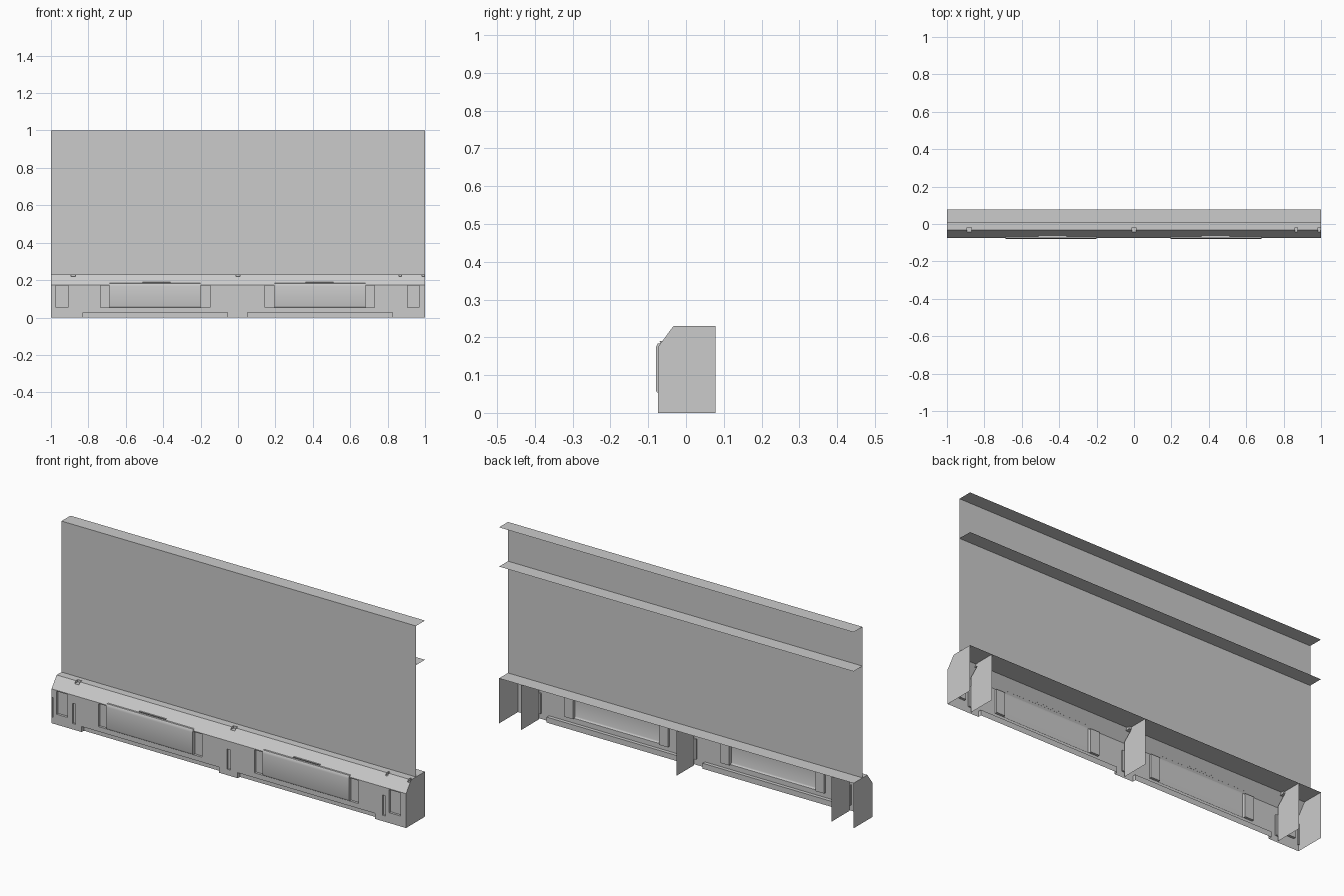
import bpy, bmesh

if "Cube" in bpy.data.objects:
    bpy.data.objects.remove(bpy.data.objects["Cube"])

FRONT, BACK, WALL = -0.074, 0.078, 0.006
SHOULDER, TOP, CHAMFER = 0.175, 0.23, -0.033


def make(name, polys):
    """Build a sheet object from a list of polygons."""
    bm = bmesh.new()
    for p in polys:
        bm.faces.new([bm.verts.new(v) for v in p])
    bmesh.ops.remove_doubles(bm, verts=bm.verts, dist=1e-5)
    bmesh.ops.recalc_face_normals(bm, faces=bm.faces)
    me = bpy.data.meshes.new(name)
    bm.to_mesh(me)
    bm.free()
    ob = bpy.data.objects.new(name, me)
    bpy.context.collection.objects.link(ob)
    return ob


def strip(profile, x0, x1):
    """Quads sweeping a (y, z) profile along x."""
    return [[(x0, *a), (x1, *a), (x1, *b), (x0, *b)] for a, b in zip(profile, profile[1:])]


def slab(x, profile):
    return [(x, y, z) for y, z in profile]


# Front recesses: x0, x1, z0, z1, depth
recess = [(-0.83, -0.055, 0, 0.028, 0.018), (0.05, 0.825, 0, 0.028, 0.018)]
for x0, x1 in ((-0.973, -0.909), (0.905, 0.969), (-0.735, -0.686), (-0.2, -0.15),
               (0.145, 0.195), (0.682, 0.731)):
    recess.append((x0, x1, 0.053, 0.17, 0.012))
for x0, x1 in ((-1, -0.993), (-0.882, -0.866), (-0.009, 0.009), (0.866, 0.884)):
    recess.append((x0, x1, 0.03, 0.133, 0.008))
pads = [(-0.686, -0.2), (0.195, 0.682)]
PAD0 = 0.053

# Stepped front panel: grid of cells, each with its own depth
xs = sorted({-1, 1} | {v for r in recess for v in r[:2]} | {v for p in pads for v in p})
zs = sorted({0, SHOULDER} | {v for r in recess for v in r[2:4]})


def depth(i, j):
    x, z = (xs[i] + xs[i + 1]) / 2, (zs[j] + zs[j + 1]) / 2
    if any(a < x < b for a, b in pads) and z > PAD0:
        return None
    for x0, x1, z0, z1, d in recess:
        if x0 < x < x1 and z0 < z < z1:
            return FRONT + d
    return FRONT


polys = []
nx, nz = len(xs) - 1, len(zs) - 1
for i in range(nx):
    for j in range(nz):
        d = depth(i, j)
        a, b, c, e = xs[i], xs[i + 1], zs[j], zs[j + 1]
        if d is not None:
            polys.append([(a, d, c), (b, d, c), (b, d, e), (a, d, e)])
        d = FRONT if d is None else d
        if i + 1 < nx:
            n = depth(i + 1, j)
            n = FRONT if n is None else n
            if n != d:
                polys.append([(b, d, c), (b, n, c), (b, n, e), (b, d, e)])
        if j + 1 < nz:
            n = depth(i, j + 1)
            n = FRONT if n is None else n
            if n != d:
                polys.append([(a, d, e), (b, d, e), (b, n, e), (a, n, e)])
make("front_panel", polys)

# Chamfer and top deck, with small notches along the edge
notches = [(-0.892, -0.868), (-0.012, 0.012), (0.861, 0.873), (0.985, 0.997)]
plain = [(FRONT, SHOULDER), (CHAMFER, TOP), (-0.018, TOP), (BACK, TOP)]
ny = FRONT + (0.218 - SHOULDER) / (TOP - SHOULDER) * (CHAMFER - FRONT)
cut = [(FRONT, SHOULDER), (ny, 0.218), (-0.018, 0.218), (-0.018, TOP), (BACK, TOP)]
polys, x = [], -1
for a, b in notches:
    polys += strip(plain, x, a) + strip(cut, a, b)
    for e in (a, b):
        polys.append(slab(e, [(ny, 0.218), (-0.018, 0.218), (-0.018, TOP), (CHAMFER, TOP)]))
    x = b
polys += strip(plain, x, 1)
make("top_deck", polys)

# Raised pads with rounded top and bottom, and a small ledge above each
pad_profile = [(FRONT, PAD0), (-0.078, 0.056), (-0.08, 0.062), (-0.08, 0.168),
               (-0.0785, 0.177), (-0.075, 0.183), (-0.067, 0.184)]
for k, (a, b) in enumerate(pads):
    caps = [slab(e, pad_profile + [(FRONT, SHOULDER)]) for e in (a, b)]
    pad = make(f"raised_pad_{k}", strip(pad_profile, a, b) + caps)
    bpy.context.view_layer.objects.active = pad
    pad.select_set(True)
    bpy.ops.object.shade_smooth_by_angle(angle=0.7)
    pad.select_set(False)
for k, a in enumerate((-0.51, 0.36)):
    ledge = [(-0.067, 0.184), (-0.07, 0.19), (-0.0625, 0.19)]
    make(f"pad_ledge_{k}", strip(ledge, a, a + 0.15) + [slab(e, ledge) for e in (a, a + 0.15)])

# Upright ribs under the deck
for k, x in enumerate((-1, -0.875, 0, 0.875, 1)):
    f = FRONT if abs(x) == 1 else FRONT + 0.008
    c = CHAMFER if abs(x) == 1 else -0.018
    make(f"rib_{k}", [slab(x, [(f, 0), (BACK, 0), (BACK, TOP), (c, TOP),
                               (c, 0.218) if abs(x) != 1 else (c - 0.009, 0.218), (f, SHOULDER)])])

# Back wall and its shelves
make("back_wall", strip([(WALL, TOP), (WALL, 1)], -1, 1))
for name, z in (("middle_shelf", 0.8), ("top_shelf", 1.0)):
    make(name, strip([(WALL, z), (BACK, z)], -1, 1))
